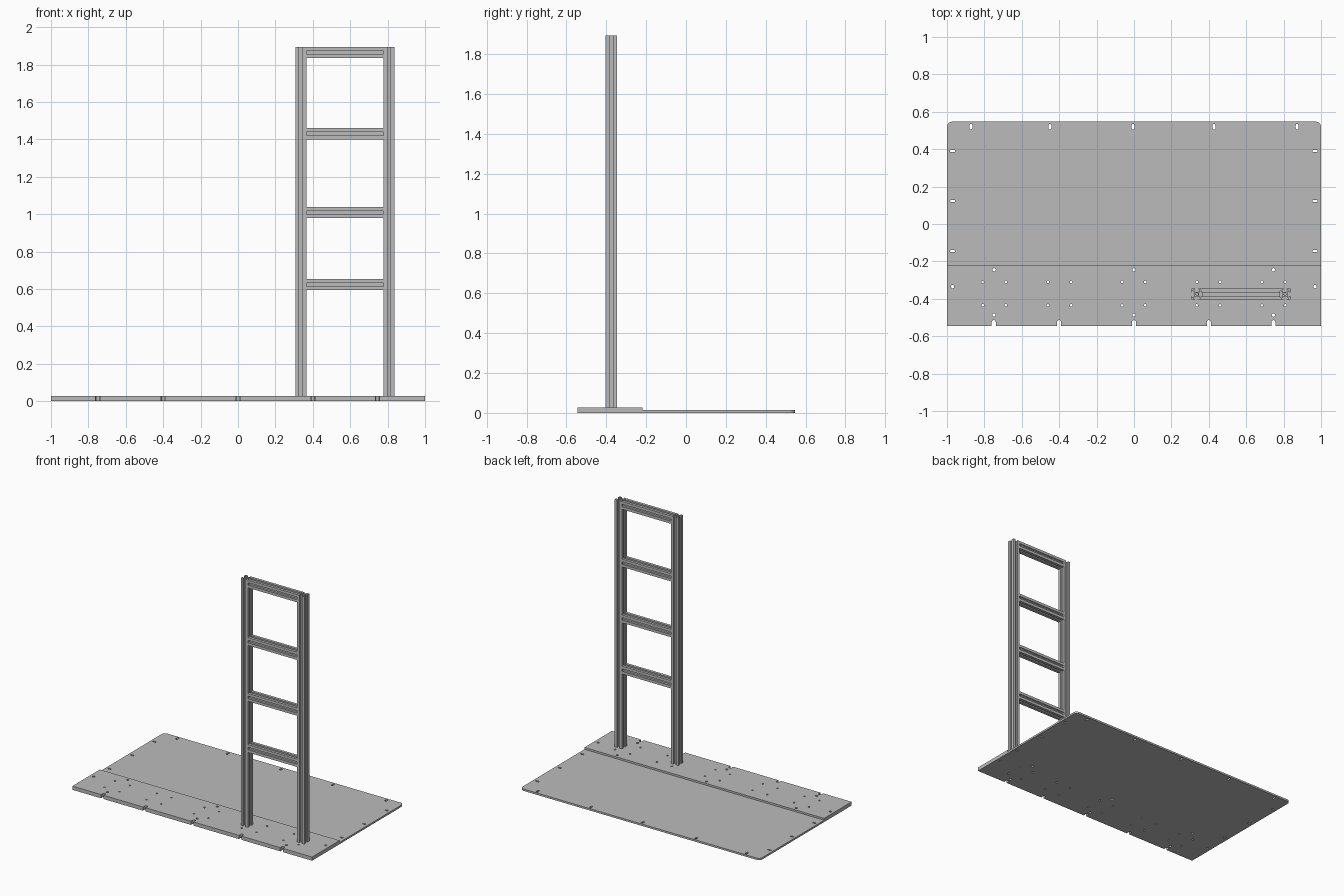
import bpy, bmesh
from math import sin, cos, pi
from mathutils import Matrix, Vector

cube = bpy.data.objects.get("Cube")
if cube:
    bpy.data.objects.remove(cube)

GREY = (0.5, 0.5, 0.5, 1)
metal = bpy.data.materials.new("plain grey metal")
metal.use_nodes = True
metal.diffuse_color = GREY
metal.node_tree.nodes["Principled BSDF"].inputs["Base Color"].default_value = GREY


def arc(x, y, r, start, end, n):
    return [(x + r * cos(start + (end - start) * i / n),
             y + r * sin(start + (end - start) * i / n)) for i in range(n + 1)]


def circle(x, y, r):
    return arc(x, y, r, 0, 2 * pi, 16)[:-1]


def slot(x, y, r, half, upright):
    """Rounded slot with straight part of length 2 * half."""
    if upright:
        return arc(x, y + half, r, 0, pi, 8) + arc(x, y - half, r, pi, 2 * pi, 8)
    return arc(x + half, y, r, -pi / 2, pi / 2, 8) + arc(x - half, y, r, pi / 2, 1.5 * pi, 8)


def extrude_loops(name, loops, length, matrix):
    """Fill closed outlines (inner ones become holes) and extrude from 0 to length."""
    curve = bpy.data.curves.new(name + "_outline", "CURVE")
    curve.dimensions = "2D"
    curve.fill_mode = "BOTH"
    curve.extrude = length / 2
    for loop in loops:
        spline = curve.splines.new("POLY")
        spline.points.add(len(loop) - 1)
        for point, (x, y) in zip(spline.points, loop):
            point.co = (x, y, 0, 1)
        spline.use_cyclic_u = True
    helper = bpy.data.objects.new(name + "_outline", curve)
    bpy.context.collection.objects.link(helper)
    graph = bpy.context.evaluated_depsgraph_get()
    mesh = bpy.data.meshes.new_from_object(helper.evaluated_get(graph))
    bpy.data.objects.remove(helper)
    bpy.data.curves.remove(curve)

    bm = bmesh.new()
    bm.from_mesh(mesh)
    bmesh.ops.remove_doubles(bm, verts=bm.verts, dist=1e-5)
    bmesh.ops.translate(bm, verts=bm.verts, vec=(0, 0, length / 2))
    bmesh.ops.transform(bm, matrix=matrix, verts=bm.verts)
    bmesh.ops.recalc_face_normals(bm, faces=bm.faces)
    for face in bm.faces:
        face.smooth = False
    bm.to_mesh(mesh)
    bm.free()
    mesh.name = name
    mesh.materials.clear()
    mesh.materials.append(metal)
    obj = bpy.data.objects.new(name, mesh)
    bpy.context.collection.objects.link(obj)
    return obj


# Thick front plate: open notches along the front edge, drilled holes
FRONT, SEAM, BACK = -0.545, -0.218, 0.547
THICK, THIN = 0.028, 0.014
outline = [(-1, SEAM), (-1, FRONT)]
for x in (-0.75, -0.4, 0, 0.4, 0.745):
    r = 0.011
    outline += [(x - r, FRONT)] + arc(x, FRONT + 0.02, r, pi, 0, 8) + [(x + r, FRONT)]
outline += [(1, FRONT), (1, SEAM)]
holes = [circle(x, y, 0.009) for x in (-0.748, 0, 0.745) for y in (-0.245, -0.487)]
holes += [circle(x, -0.335, 0.009) for x in (-0.97, 0.968)]
for x in (-0.747, -0.398, -0.002, 0.398, 0.746):
    holes += [circle(x + dx, y, 0.007) for dx in (-0.062, 0.062) for y in (-0.31, -0.435)]
extrude_loops("front_base_plate", [outline] + holes, THICK, Matrix())

# Thin rear plate: rounded back corners, slots along three edges
r = 0.028
outline = [(-1, SEAM), (1, SEAM)]
outline += arc(1 - r, BACK - r, r, 0, pi / 2, 8) + arc(r - 1, BACK - r, r, pi / 2, pi, 8)
slots = [slot(x, 0.52, 0.008, 0.007, True) for x in (-0.872, -0.45, -0.005, 0.428, 0.872)]
slots += [slot(x, y, 0.006, 0.008, False) for x in (-0.97, 0.968) for y in (0.39, 0.123, -0.145)]
extrude_loops("rear_base_plate", [outline] + slots, THIN, Matrix())

# Slotted square bar section: one side, repeated around four quarter turns
H = 0.0295
half_side = [(0.009, H), (0.009, H - 0.004), (0.016, H - 0.004), (0.016, H - 0.008), (0.009, 0.0125)]
side = [(H, H)] + half_side + [(-x, y) for x, y in reversed(half_side)]
section = []
for turn in range(4):
    c, s = round(cos(turn * pi / 2)), round(sin(turn * pi / 2))
    section += [(x * c - y * s, x * s + y * c) for x, y in side]
bar_loops = [section, circle(0, 0, 0.006)]

# Ladder: two upright posts and four rungs between them
TOP, LADDER_Y = 1.894, -0.375
LEFT, RIGHT = 0.807, 0.336
for name, x in (("left_post", LEFT), ("right_post", RIGHT)):
    extrude_loops(name, bar_loops, TOP - THICK, Matrix.Translation((x, LADDER_Y, THICK)))
for i, z in enumerate((0.623, 1.009, 1.43, TOP - H)):
    place = Matrix.Translation((RIGHT + H, LADDER_Y, z)) @ Matrix.Rotation(pi / 2, 4, "Y")
    extrude_loops(f"rung_{i + 1}", bar_loops, LEFT - RIGHT - 2 * H, place)
